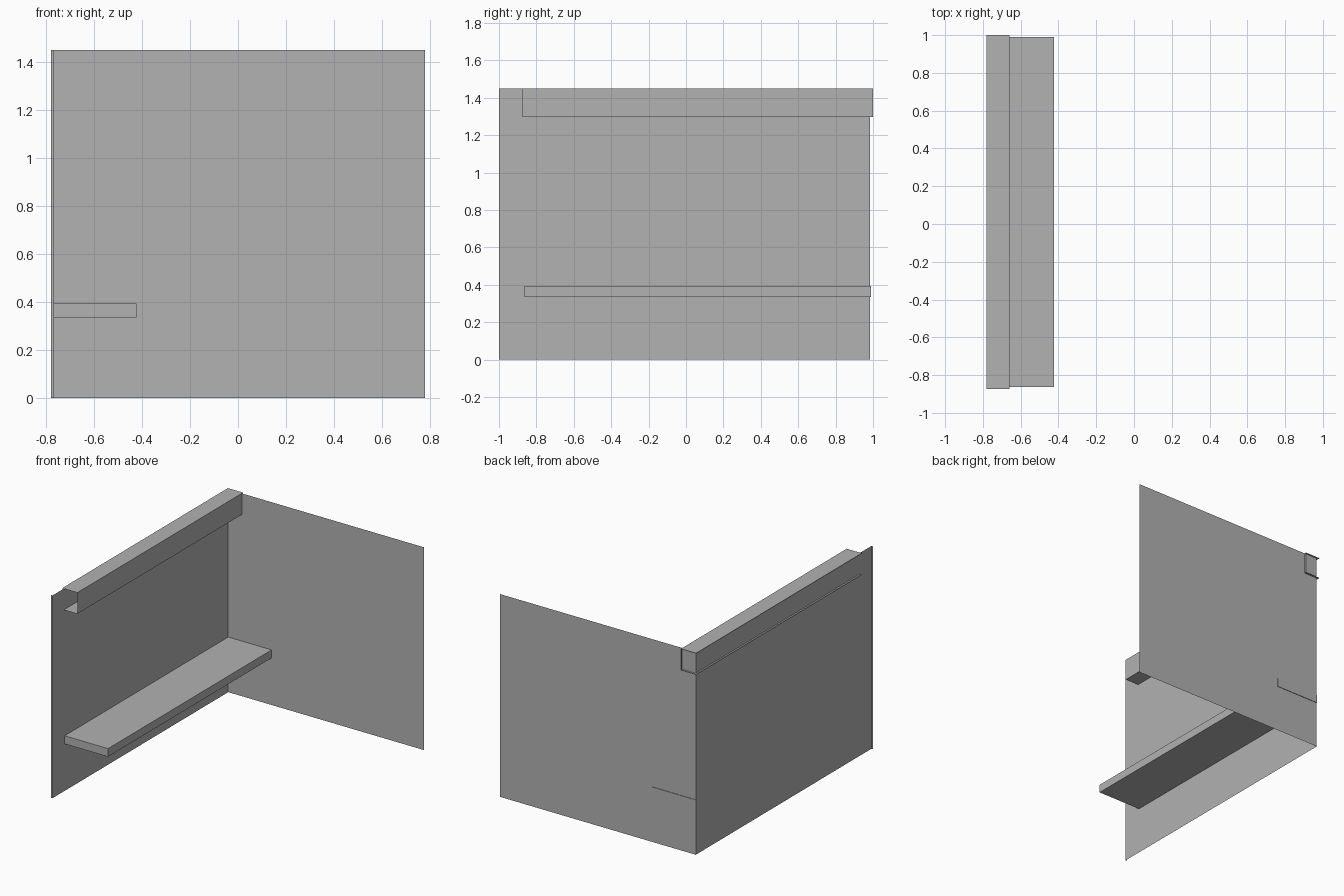
import bpy
import bmesh

cube = bpy.data.objects.get("Cube")
if cube:
    bpy.data.objects.remove(cube, do_unlink=True)

gray = bpy.data.materials.new("plain_gray")
gray.use_nodes = True
color = (0.445, 0.445, 0.445, 1)
gray.diffuse_color = color
gray.node_tree.nodes["Principled BSDF"].inputs["Base Color"].default_value = color


def finish(name, bm):
    mesh = bpy.data.meshes.new(name)
    bm.to_mesh(mesh)
    bm.free()
    mesh.materials.append(gray)
    bpy.context.collection.objects.link(bpy.data.objects.new(name, mesh))


def sheet(name, path, direction):
    """Extrude an open path of points into thin sheet faces."""
    bm = bmesh.new()
    verts = [bm.verts.new(p) for p in path]
    edges = [bm.edges.new(pair) for pair in zip(verts, verts[1:])]
    made = bmesh.ops.extrude_edge_only(bm, edges=edges)["geom"]
    moved = [v for v in made if isinstance(v, bmesh.types.BMVert)]
    bmesh.ops.translate(bm, verts=moved, vec=direction)
    bmesh.ops.recalc_face_normals(bm, faces=bm.faces)
    finish(name, bm)


WALL_X, WALL_Y, TOP = -0.767, 0.985, 1.45

# Folded wall: narrow front lip, side wall and back wall
sheet("walls", [(-0.78, -1, 0), (WALL_X, -1, 0), (WALL_X, WALL_Y, 0),
                (0.78, WALL_Y, 0)], (0, 0, TOP))

# Open channel along the top of the side wall
sheet("top_channel", [(-0.78, -0.873, TOP), (-0.66, -0.873, TOP),
                      (-0.66, -0.873, 1.298), (-0.78, -0.873, 1.298)],
      (0, 1.873, 0))

# Shelf slab, open where it meets the side wall
bm = bmesh.new()
bmesh.ops.create_cube(bm, size=1)
bmesh.ops.scale(bm, verts=bm.verts, vec=(0.343, 1.852, 0.058))
bmesh.ops.translate(bm, verts=bm.verts, vec=(WALL_X + 0.1715, 0.063, 0.365))
hidden = [f for f in bm.faces if f.normal.x < -0.5]
bmesh.ops.delete(bm, geom=hidden, context='FACES')
finish("shelf", bm)
